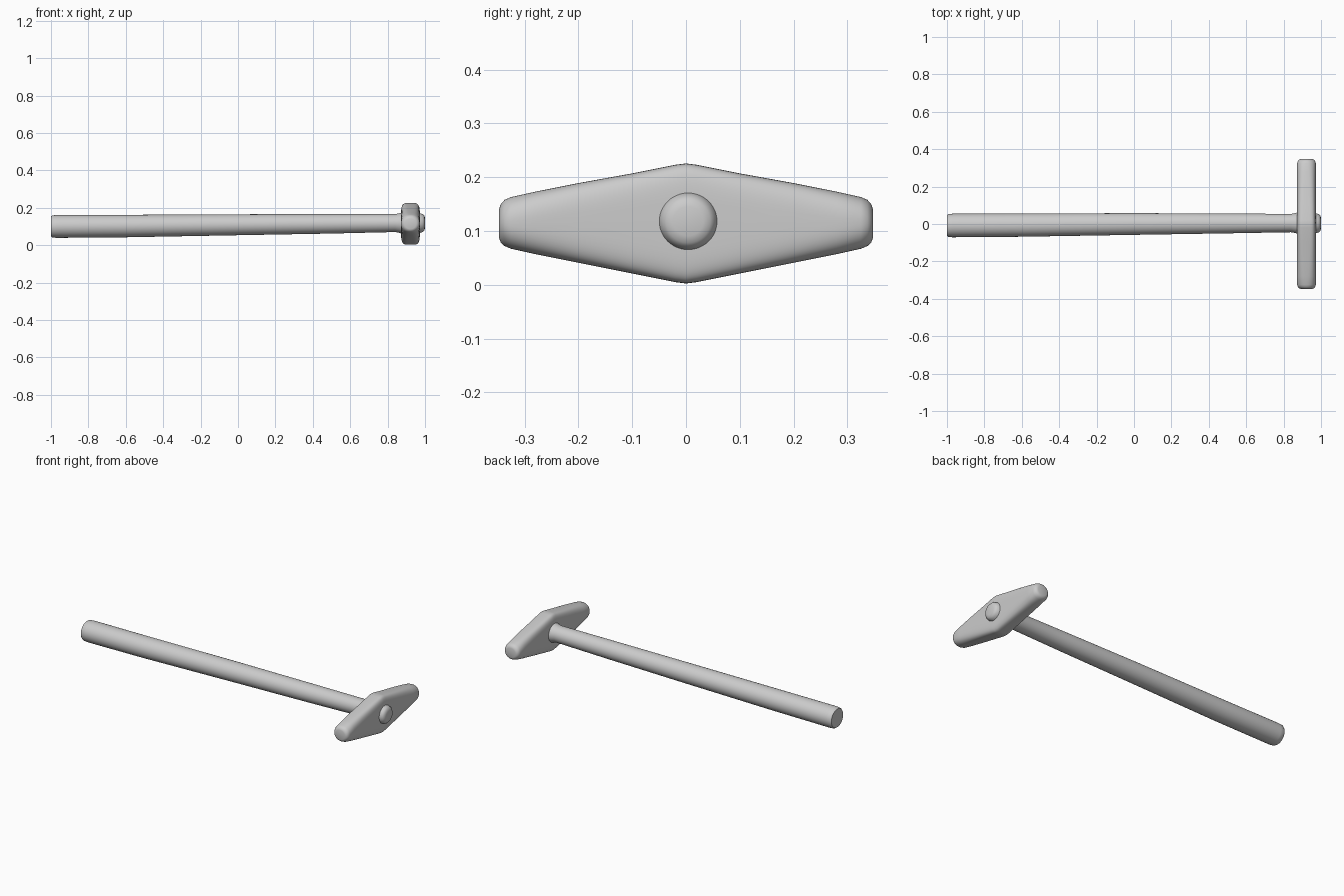
import bpy, bmesh, math


def loft(name, sections, place, sides=48):
    """Skin superellipse rings: (pos, centre_a, centre_b, radius_a, radius_b, exponent)."""
    bm = bmesh.new()
    rings = []
    for pos, ca, cb, ra, rb, n in sections:
        ring = []
        for i in range(sides):
            t = 2 * math.pi * i / sides
            c, s = math.cos(t), math.sin(t)
            a = ca + ra * math.copysign(abs(c) ** (2 / n), c)
            b = cb + rb * math.copysign(abs(s) ** (2 / n), s)
            ring.append(bm.verts.new(place(pos, a, b)))
        rings.append(ring)
    for r, q in zip(rings, rings[1:]):
        for i in range(sides):
            j = (i + 1) % sides
            bm.faces.new((r[i], r[j], q[j], q[i]))
    bm.faces.new(rings[0])
    bm.faces.new(rings[-1])
    bmesh.ops.recalc_face_normals(bm, faces=bm.faces)
    mesh = bpy.data.meshes.new(name)
    bm.to_mesh(mesh)
    bm.free()
    obj = bpy.data.objects.new(name, mesh)
    bpy.context.collection.objects.link(obj)
    bpy.ops.object.select_all(action='DESELECT')
    obj.select_set(True)
    bpy.context.view_layer.objects.active = obj
    bpy.ops.object.shade_smooth_by_angle(angle=math.radians(35))
    return obj


# Handle: slightly tapered shaft running through the head to a rounded tip
loft("handle", [
    (-1.0, -0.008, 0.100, 0.056, 0.054, 2),
    (-0.993, -0.008, 0.100, 0.061, 0.059, 2),
    (-0.97, -0.008, 0.100, 0.063, 0.061, 2),
    (-0.6, -0.006, 0.102, 0.062, 0.060, 2),
    (0.0, 0.000, 0.109, 0.058, 0.056, 2),
    (0.5, 0.003, 0.114, 0.053, 0.052, 2),
    (0.84, 0.005, 0.118, 0.049, 0.048, 2),
    (0.862, 0.005, 0.118, 0.053, 0.052, 2),
    (0.88, 0.005, 0.118, 0.060, 0.058, 2),
    (0.96, 0.004, 0.118, 0.058, 0.056, 2),
    (0.975, 0.004, 0.118, 0.053, 0.052, 2),
    (0.988, 0.004, 0.118, 0.049, 0.048, 2),
    (0.996, 0.004, 0.118, 0.041, 0.040, 2),
    (1.0, 0.004, 0.118, 0.028, 0.027, 2),
], lambda p, a, b: (p, a, b))

# Head: one arm profile, mirrored; round striking ends, boxy deep middle
arm = [
    (0.347, 0.922, 0.114, 0.030, 0.028, 2),
    (0.344, 0.922, 0.114, 0.039, 0.036, 2),
    (0.337, 0.922, 0.115, 0.046, 0.043, 2.1),
    (0.325, 0.922, 0.115, 0.050, 0.048, 2.3),
    (0.28, 0.922, 0.115, 0.051, 0.058, 2.7),
    (0.20, 0.922, 0.115, 0.051, 0.074, 3.4),
    (0.10, 0.922, 0.114, 0.051, 0.093, 4.2),
    (0.02, 0.922, 0.114, 0.051, 0.109, 4.8),
]
sections = [(-s[0],) + s[1:] for s in arm]
sections += [(0.0, 0.922, 0.114, 0.051, 0.1115, 4.9)] + arm[::-1]
loft("hammer_head", sections, lambda p, a, b: (a, p, b), sides=64)
